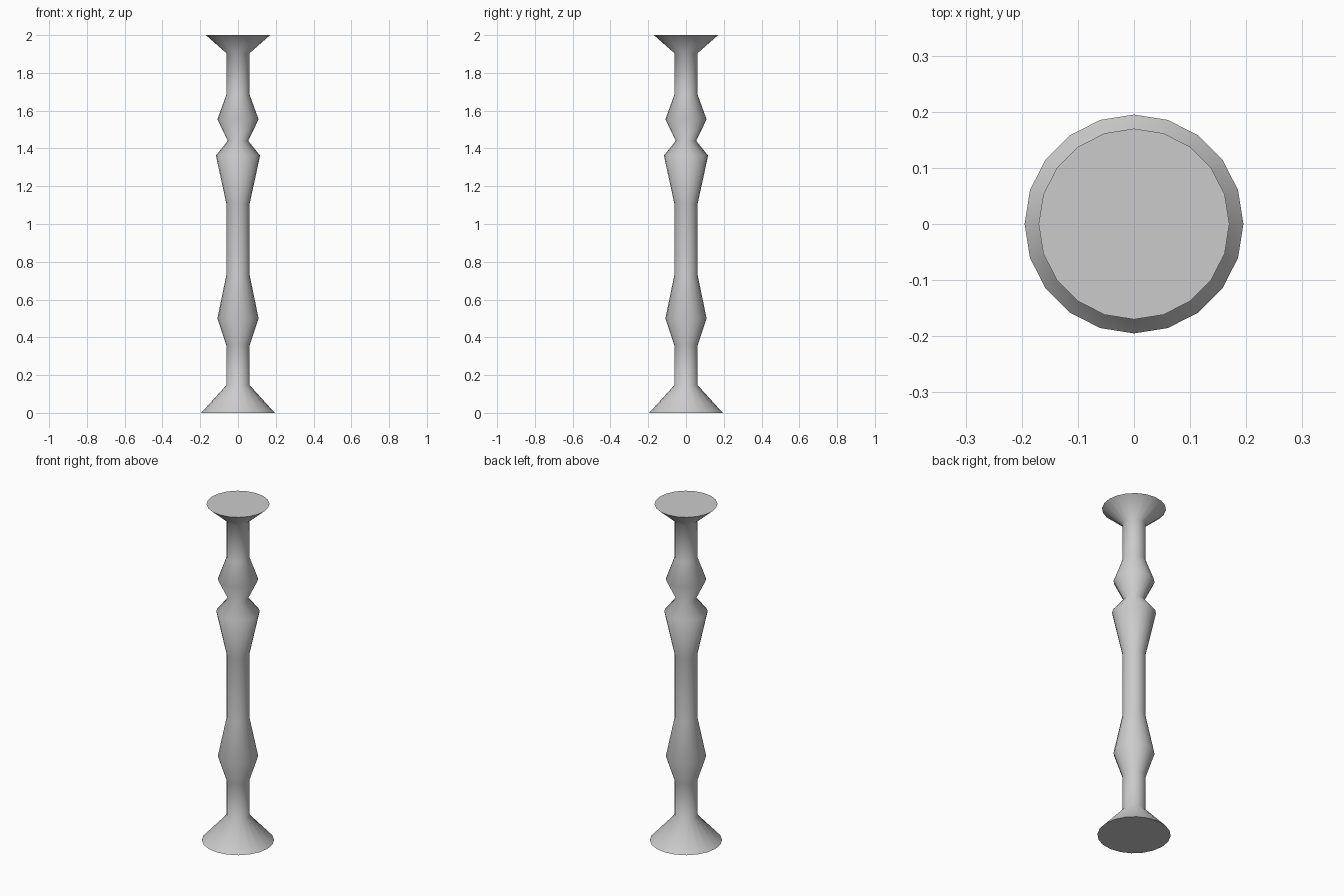
import bpy, bmesh
from math import cos, sin, tau, radians

if "Cube" in bpy.data.objects:
    bpy.data.objects.remove(bpy.data.objects["Cube"])

SIDES = 20

# Turned profile (radius, height), bottom to top
profile = [
    (0.195, 0.0), (0.062, 0.146),                                # flared foot
    (0.062, 0.358), (0.109, 0.50), (0.062, 0.728),               # lower bulge
    (0.062, 1.109), (0.117, 1.362), (0.054, 1.44),               # vase and neck
    (0.109, 1.554), (0.062, 1.683),                              # upper bulge
    (0.062, 1.905), (0.17, 2.0),                                 # flared top
]


def lathe(name, points):
    bm = bmesh.new()
    rings = [[bm.verts.new((r * cos(tau * i / SIDES), r * sin(tau * i / SIDES), z))
              for i in range(SIDES)] for r, z in points]
    for low, high in zip(rings, rings[1:]):
        for i in range(SIDES):
            j = (i + 1) % SIDES
            bm.faces.new((low[i], low[j], high[j], high[i]))
    # Flat end caps
    bm.faces.new(rings[0][::-1])
    bm.faces.new(rings[-1])
    mesh = bpy.data.meshes.new(name)
    bm.to_mesh(mesh)
    bm.free()
    obj = bpy.data.objects.new(name, mesh)
    bpy.context.collection.objects.link(obj)
    return obj


post = lathe("turned_post", profile)

# Smooth sides, sharp cap rims
bpy.context.view_layer.objects.active = post
post.select_set(True)
bpy.ops.object.shade_smooth_by_angle(angle=radians(80))
